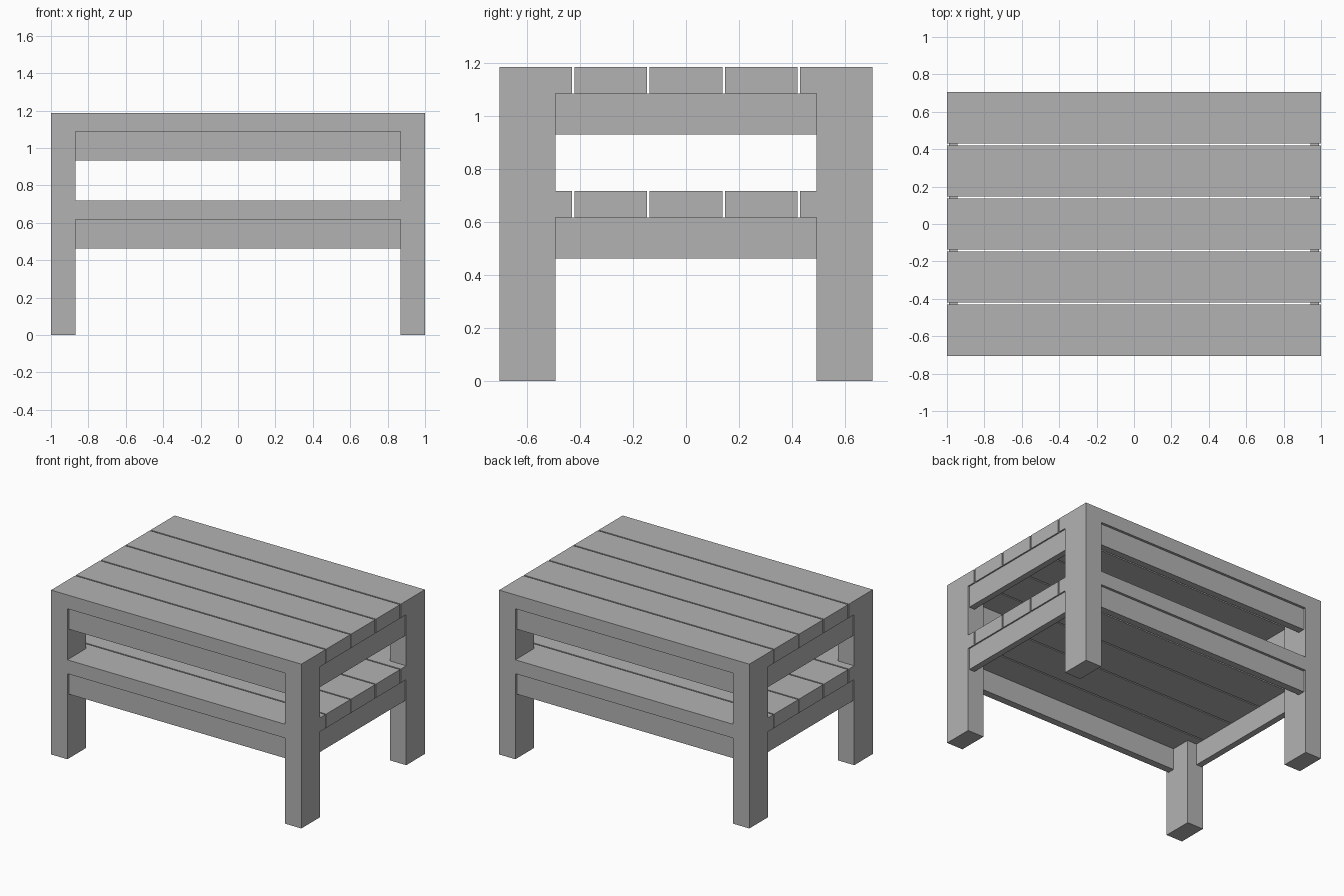
import bpy, bmesh, math

if "Cube" in bpy.data.objects:
    bpy.data.objects.remove(bpy.data.objects["Cube"])

GREY = (0.45, 0.45, 0.45, 1)
mat = bpy.data.materials.new("plain_grey")
mat.use_nodes = True
mat.diffuse_color = GREY
mat.node_tree.nodes["Principled BSDF"].inputs["Base Color"].default_value = GREY


def box(name, x, y, z):
    """Axis-aligned box from (min, max) ranges."""
    bm = bmesh.new()
    bmesh.ops.create_cube(bm, size=1)
    for v in bm.verts:
        for i, (lo, hi) in enumerate((x, y, z)):
            v.co[i] = hi if v.co[i] > 0 else lo
    me = bpy.data.meshes.new(name)
    bm.to_mesh(me)
    bm.free()
    me.materials.append(mat)
    ob = bpy.data.objects.new(name, me)
    bpy.context.collection.objects.link(ob)
    return ob


def span(side, a, b):
    return tuple(sorted((side * a, side * b)))


def fuse(base, parts):
    """Union the parts into the base and merge its flat faces."""
    bpy.context.view_layer.objects.active = base
    for part in parts:
        mod = base.modifiers.new("join", 'BOOLEAN')
        mod.operation, mod.solver, mod.object = 'UNION', 'EXACT', part
        bpy.ops.object.modifier_apply(modifier=mod.name)
        bpy.data.objects.remove(part)
    bm = bmesh.new()
    bm.from_mesh(base.data)
    bmesh.ops.dissolve_limit(bm, angle_limit=math.radians(1),
                             verts=bm.verts, edges=bm.edges)
    bm.to_mesh(base.data)
    bm.free()


HX, HY, TOP = 1.0, 0.705, 1.187      # half length, half depth, height
LEG_X, LEG_Y = 0.87, 0.492           # inner faces of the legs
BOARD, APRON, GAP = 0.1, 0.155, 0.01
PITCH = (2 * HY + GAP) / 5
LEVELS = {"top": TOP, "shelf": 0.718}

# Front and back frames: two legs fused with the outer boards
for side, label in ((-1, "front"), (1, "back")):
    ys = span(side, LEG_Y, HY)
    frame = box(label + "_legs_and_boards", span(-1, LEG_X, HX), ys, (0, TOP))
    parts = [box("leg", (LEG_X, HX), ys, (0, TOP))]
    for z in LEVELS.values():
        parts.append(box("board", (-HX, HX), span(side, HY - PITCH + GAP, HY),
                         (z - BOARD, z)))
    fuse(frame, parts)

for level, z in LEVELS.items():
    # Three inner boards with narrow gaps
    for i in (-1, 0, 1):
        half = (PITCH - GAP) / 2
        box(f"{level}_board_{i + 2}", (-HX, HX),
            (i * PITCH - half, i * PITCH + half), (z - BOARD, z))
    # Slightly recessed aprons under the boards
    zs = (z - BOARD - APRON, z - BOARD)
    for side, long_name, short_name in ((-1, "front", "right"), (1, "back", "left")):
        box(f"{level}_{long_name}_apron", (-LEG_X, LEG_X),
            span(side, HY - 0.07, HY - 0.018), zs)
        box(f"{level}_{short_name}_apron",
            span(side, HX - 0.055, HX - 0.01), (-LEG_Y, LEG_Y), zs)
